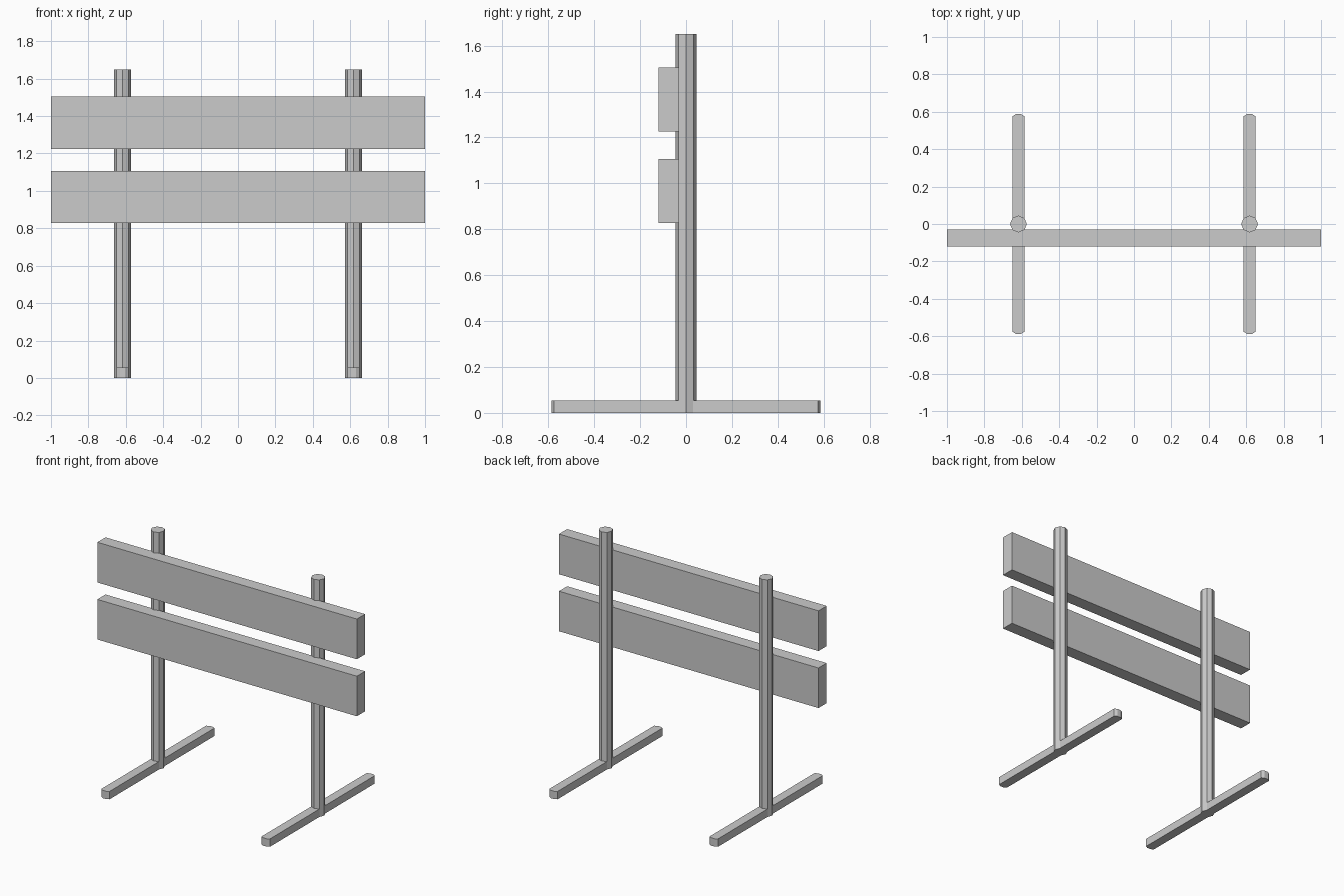
import bpy, bmesh
from math import radians

if "Cube" in bpy.data.objects:
    bpy.data.objects.remove(bpy.data.objects["Cube"])


def prism(name, outline, z0, z1):
    """Extrude a closed XY outline from z0 to z1."""
    bm = bmesh.new()
    face = bm.faces.new([bm.verts.new((x, y, z0)) for x, y in outline])
    ext = bmesh.ops.extrude_face_region(bm, geom=[face])
    top = [v for v in ext["geom"] if isinstance(v, bmesh.types.BMVert)]
    bmesh.ops.translate(bm, verts=top, vec=(0, 0, z1 - z0))
    bmesh.ops.recalc_face_normals(bm, faces=bm.faces)
    mesh = bpy.data.meshes.new(name)
    bm.to_mesh(mesh)
    bm.free()
    obj = bpy.data.objects.new(name, mesh)
    bpy.context.collection.objects.link(obj)
    return obj


# Posts and floor feet, one pair per side
for side, cx in (("left", -0.618), ("right", 0.618)):
    bpy.ops.mesh.primitive_cylinder_add(vertices=8, radius=0.045, depth=1.65,
                                        location=(cx, 0, 0.825))
    bpy.context.object.name = side + "_post"

    # Foot bar with slightly chamfered ends
    half = [(0.032, -0.576), (0.032, 0.576), (0.014, 0.587)]
    outline = half + [(-x, y) for x, y in reversed(half)] + [(-0.014, -0.587), (0.014, -0.587)]
    foot = prism(side + "_foot", outline, 0, 0.055)
    foot.location.x = cx

# Horizontal boards on the front of the posts
for name, z0, z1 in (("lower_board", 0.828, 1.107), ("upper_board", 1.225, 1.505)):
    prism(name, [(-1, -0.12), (1, -0.12), (1, -0.03), (-1, -0.03)], z0, z1)
